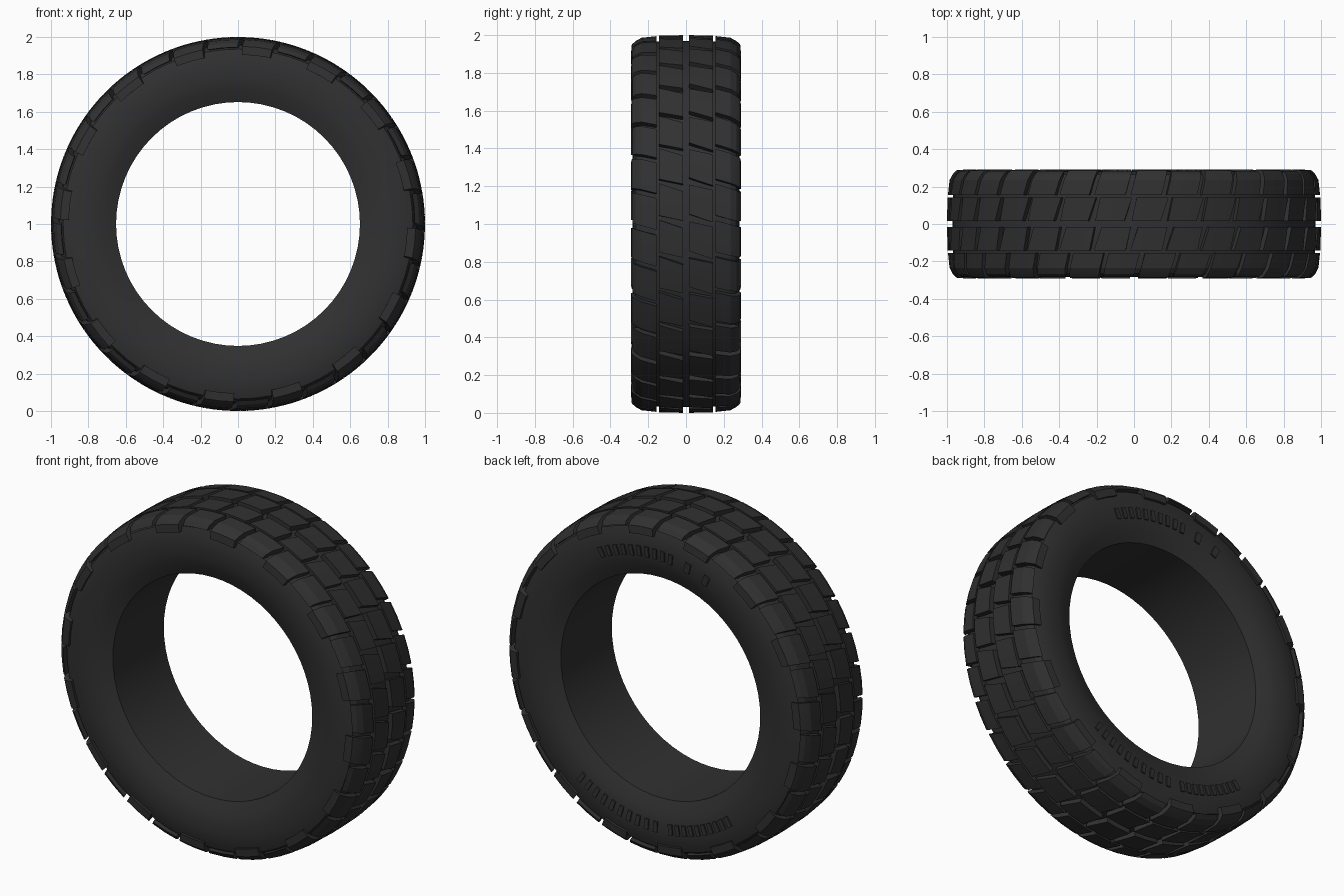
import bpy, bmesh, math
from mathutils import Vector

if "Cube" in bpy.data.objects:
    bpy.data.objects.remove(bpy.data.objects["Cube"], do_unlink=True)

rubber = bpy.data.materials.new("black_rubber")
rubber.use_nodes = True
rubber.diffuse_color = (0.03, 0.03, 0.03, 1)
rubber.node_tree.nodes["Principled BSDF"].inputs["Base Color"].default_value = (0.03, 0.03, 0.03, 1)

PITCHES = 32
STEP = 2 * math.pi / PITCHES
SLANT = -0.28  # turn of the tread grooves per unit of width


def polar(angle, y, r):
    return Vector((r * math.cos(angle), y, 1 + r * math.sin(angle)))


def finish(name, bm, smooth=None):
    bmesh.ops.recalc_face_normals(bm, faces=bm.faces)
    mesh = bpy.data.meshes.new(name)
    bm.to_mesh(mesh)
    bm.free()
    mesh.materials.append(rubber)
    ob = bpy.data.objects.new(name, mesh)
    bpy.context.collection.objects.link(ob)
    if smooth:
        bpy.ops.object.select_all(action="DESELECT")
        ob.select_set(True)
        bpy.context.view_layer.objects.active = ob
        bpy.ops.object.shade_smooth_by_angle(angle=math.radians(smooth))
    return ob


def add_block(bm, section, angle, width, slant=0.0, taper=0.0):
    """Closed (y, r) section swept between two angles, slanted across the width."""
    mid = sum(y for y, r in section) / len(section)
    rings = []
    for side in (-1, 0, 1):
        ring = []
        for y, r in section:
            half = width / 2 + taper * (abs(y) - abs(mid))
            ring.append(bm.verts.new(polar(angle + slant * (y - mid) + side * half, y, r)))
        rings.append(ring)
    n = len(section)
    for a, b in zip(rings, rings[1:]):
        for i in range(n):
            bm.faces.new((a[i], a[(i + 1) % n], b[(i + 1) % n], b[i]))
    bm.faces.new(rings[0])
    bm.faces.new(rings[-1])


# Carcass: lathed half profile mirrored across the width
half = [(0, 0.97), (0.15, 0.967), (0.235, 0.955), (0.265, 0.935), (0.28, 0.89),
        (0.284, 0.83), (0.28, 0.77), (0.268, 0.72), (0.238, 0.652)]
profile = half + [(-y, r) for y, r in reversed(half[1:])]
bm = bmesh.new()
SEG = 64
rings = [[bm.verts.new(polar(2 * math.pi * k / SEG, y, r)) for y, r in profile] for k in range(SEG)]
for k in range(SEG):
    a, b = rings[k], rings[(k + 1) % SEG]
    for i in range(len(profile)):
        j = (i + 1) % len(profile)
        bm.faces.new((a[i], a[j], b[j], b[i]))
finish("tyre_carcass", bm, 24)

# Tread: a centre row and a shoulder row on each side
for side, label, shoulder_phase in ((-1, "front", 83), (1, "back", 85)):
    bm = bmesh.new()
    section = [(side * y, r) for y, r in ((0.016, 0.95), (0.016, 1.0), (0.142, 0.997), (0.142, 0.95))]
    for k in range(PITCHES):
        add_block(bm, section, math.radians(6.5) + k * STEP, STEP * 0.84, SLANT, 0.06)
    finish(label + "_centre_tread", bm, 20)

    bm = bmesh.new()
    for k in range(PITCHES):
        # every second shoulder lug reaches further down the sidewall
        low = 0.905 if k % 2 == 0 else 0.945
        edge = 0.291 if k % 2 == 0 else 0.284
        outline = ((0.156, 0.94), (0.156, 0.995), (0.235, 0.986), (0.268, 0.968),
                   (edge - 0.004, 0.95), (edge, low), (0.262, low), (0.225, 0.935))
        section = [(side * y, r) for y, r in outline]
        add_block(bm, section, math.radians(shoulder_phase) + k * STEP, STEP * 0.86, SLANT)
    finish(label + "_shoulder_tread", bm, 20)

# Raised plain ribs on the back sidewall
bm = bmesh.new()
rib = [(0.27, 0.775), (0.289, 0.775), (0.292, 0.835), (0.27, 0.835)]
for start, end in ((64, 97), (-126, -97), (-90, -53)):
    for k in range(10):
        add_block(bm, rib, math.radians(start + (end - start) * k / 9), 0.032)
for angle in (105, 114):
    add_block(bm, rib, math.radians(angle), 0.045)
finish("sidewall_ribs", bm)
